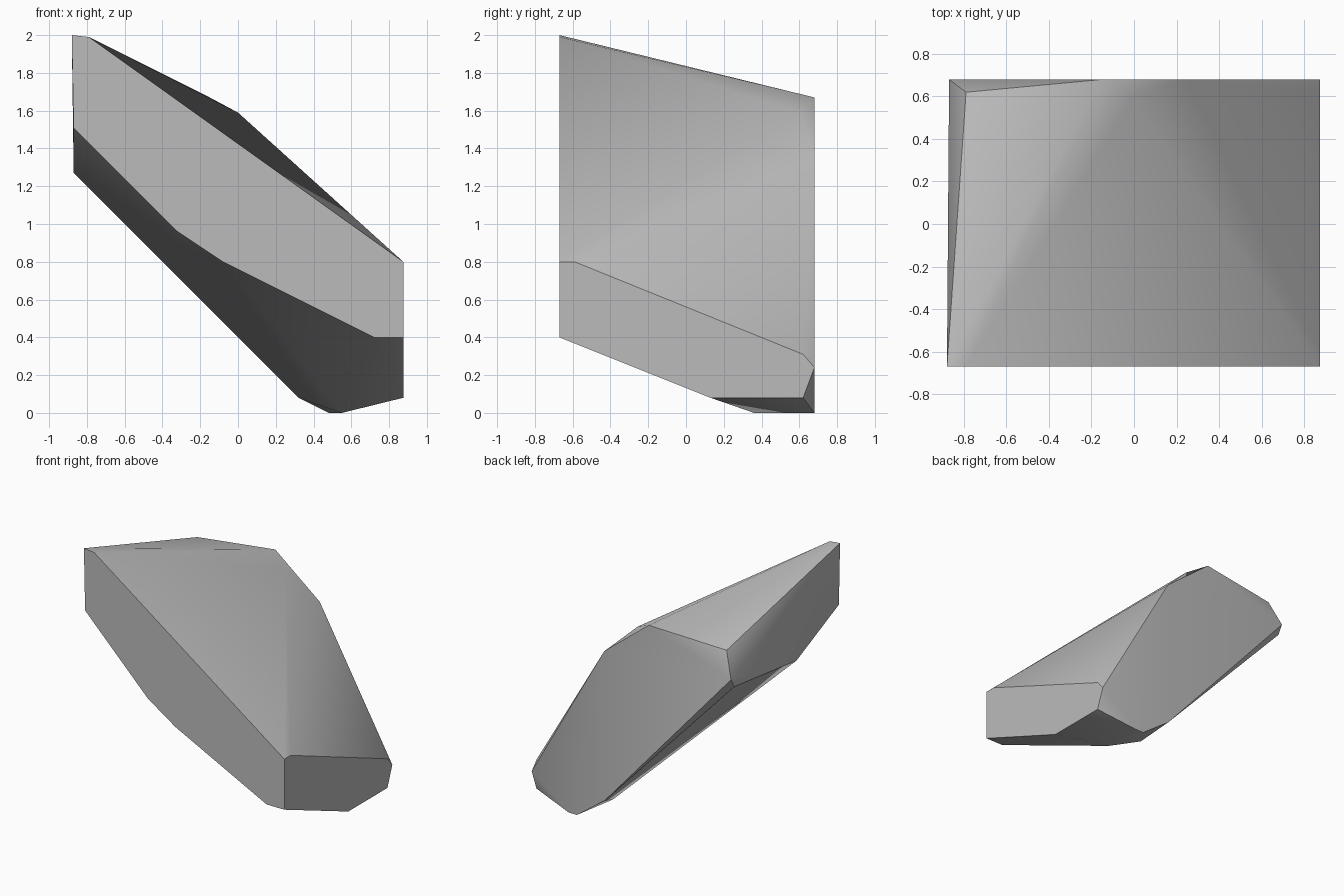
import bpy, bmesh, math

cube = bpy.data.objects.get("Cube")
if cube:
    bpy.data.objects.remove(cube, do_unlink=True)

# Stone colour
stone = bpy.data.materials.new("stone_grey")
stone.use_nodes = True
grey = (0.5, 0.5, 0.5, 1)
stone.diffuse_color = grey
stone.node_tree.nodes["Principled BSDF"].inputs["Base Color"].default_value = grey

F, B, L, R = -0.67, 0.68, -0.87, 0.875  # front, back and side planes

# Corners of the cut stone, grouped by plane
front = [(x, F, z) for x, z in (
    (-0.88, 2), (-0.79, 1.99), (R, 0.8), (R, 0.4),
    (0.72, 0.4), (-0.08, 0.8), (-0.32, 0.96), (L, 1.51))]
back = [(x, B, z) for x, z in (
    (-0.15, 1.67), (0.24, 1.36), (R, 0.24), (0.48, 0), (0.235, 0.18), (L, 1.43))]
right_end = [(R, y, z) for y, z in ((-0.59, 0.8), (0.62, 0.31), (0.62, 0.08), (0.13, 0.08))]
left_end = [(L, -0.14, 1.27), (L, 0.64, 1.36)]
top = [(-0.79, 0.62, 1.62), (0, 0.6, 1.59)]
base = [(0.55, 0.36, 0), (0.55, B, 0), (0.32, 0.46, 0.08)]

# Wrap the corners in a faceted solid
bm = bmesh.new()
for co in front + back + right_end + left_end + top + base:
    bm.verts.new(co)
bmesh.ops.convex_hull(bm, input=bm.verts[:])
loose = [v for v in bm.verts if not v.link_faces]
bmesh.ops.delete(bm, geom=loose, context='VERTS')
bmesh.ops.dissolve_limit(bm, angle_limit=math.radians(1), verts=bm.verts[:], edges=bm.edges[:])
bmesh.ops.recalc_face_normals(bm, faces=bm.faces[:])
mesh = bpy.data.meshes.new("rock")
bm.to_mesh(mesh)
bm.free()

rock = bpy.data.objects.new("rock", mesh)
bpy.context.collection.objects.link(rock)
mesh.materials.append(stone)

# Soft shading over shallow facets, crisp main edges
bpy.ops.object.select_all(action='DESELECT')
rock.select_set(True)
bpy.context.view_layer.objects.active = rock
bpy.ops.object.shade_smooth_by_angle(angle=math.radians(30))
